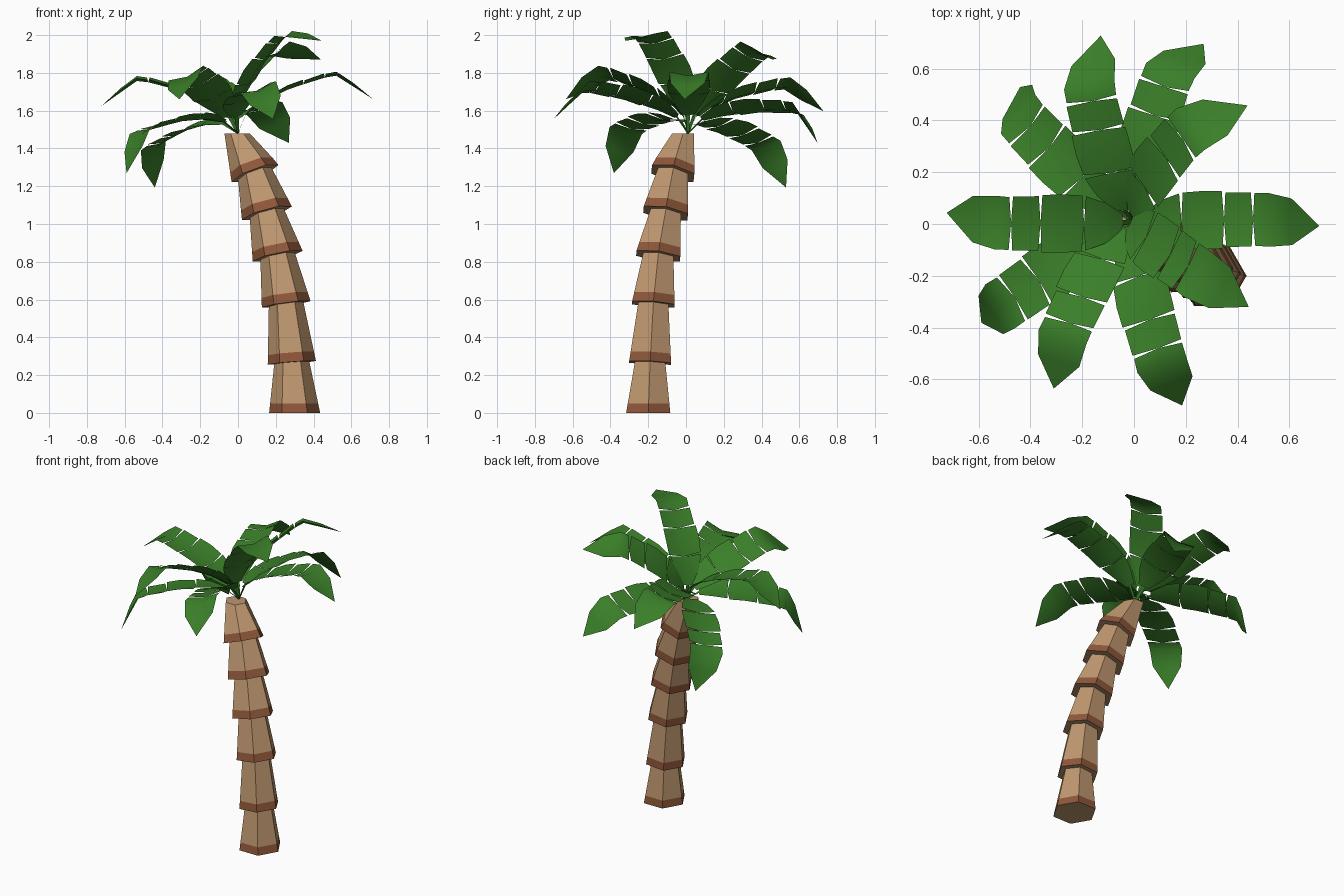
import bpy, bmesh, math
from mathutils import Vector, Matrix

if "Cube" in bpy.data.objects:
    bpy.data.objects.remove(bpy.data.objects["Cube"])


def material(name, rgb):
    m = bpy.data.materials.new(name)
    m.diffuse_color = (*rgb, 1)
    m.use_nodes = True
    m.node_tree.nodes["Principled BSDF"].inputs["Base Color"].default_value = m.diffuse_color
    return m


TAN = material("bark tan", (0.52, 0.31, 0.16))
BROWN = material("bark brown", (0.27, 0.095, 0.042))
GREEN = material("leaf green", (0.042, 0.21, 0.022))


def finish(bm, name, mats, smooth=False):
    me = bpy.data.meshes.new(name)
    bm.to_mesh(me)
    bm.free()
    for m in mats:
        me.materials.append(m)
    for p in me.polygons:
        p.use_smooth = smooth
    ob = bpy.data.objects.new(name, me)
    bpy.context.collection.objects.link(ob)
    return ob


def ring(bm, centre, normal, r):
    q = Vector((0, 0, 1)).rotation_difference(normal)
    return [bm.verts.new(centre + q @ Vector((r * math.cos(i * math.pi / 3),
                                              r * math.sin(i * math.pi / 3), 0)))
            for i in range(6)]


# Trunk: stacked six-sided cones, each with a brown band at its foot
UP = Vector((0, 0, 1))
centres = [Vector(c) for c in ((0.30, -0.20, 0), (0.285, -0.19, 0.265), (0.255, -0.173, 0.575),
                               (0.21, -0.147, 0.83), (0.153, -0.108, 1.057),
                               (0.09, -0.07, 1.267), (-0.005, -0.015, 1.48))]
foot = [0.135, 0.128, 0.13, 0.135, 0.137, 0.132]
for i in range(6):
    a, b = centres[i], centres[i + 1]
    last = i == 5
    axis = (b - a).normalized()
    n0 = UP if i == 0 else (b - centres[i - 1]).normalized()
    top_r = 0.067 if last else 0.09
    end = b if last else b + axis * 0.02
    t = 0.05 / (end - a).length
    bm = bmesh.new()
    rings = [ring(bm, a, n0, foot[i]),
             ring(bm, a.lerp(end, t), n0, foot[i] + (top_r - foot[i]) * t),
             ring(bm, end, UP if last else axis, top_r)]
    bm.faces.new(rings[0][::-1])
    bm.faces.new(rings[2])
    for k in range(2):
        for j in range(6):
            f = bm.faces.new((rings[k][j], rings[k][(j + 1) % 6],
                              rings[k + 1][(j + 1) % 6], rings[k + 1][j]))
            f.material_index = 1 if k == 0 else 0
    finish(bm, f"trunk_segment_{i + 1}", [TAN, BROWN])


# Frond pieces: stations of (distance along, height, half width, sideways drift)
PIECES = [
    [(0.0, 0.0, 0.008, 0), (0.04, 0.095, 0.01, 0)],
    [(0.04, 0.095, 0.035, 0), (0.105, 0.15, 0.08, 0), (0.183, 0.192, 0.105, 0)],
    [(0.183, 0.192, 0.108, 0), (0.265, 0.232, 0.113, 0), (0.348, 0.26, 0.111, 0)],
    [(0.348, 0.26, 0.106, 0), (0.46, 0.295, 0.104, 0)],
    [(0.46, 0.295, 0.102, 0), (0.52, 0.305, 0.104, -0.003), (0.61, 0.248, 0.09, -0.012),
     (0.716, 0.17, 0.0, -0.03)],
]
LIFT = 0.02    # edges sit above the midrib
NOTCH = 0.007  # gap between neighbouring pieces at the edge


def frond(name, yaw, pitch, roll):
    bm = bmesh.new()
    for p, piece in enumerate(PIECES):
        rows = []
        for k, (s, z, w, d) in enumerate(piece):
            if w == 0:
                rows.append([bm.verts.new((s, d, z + LIFT / 2))] * 3)
                continue
            inset = 0
            if p > 1 and k == 0:
                inset = NOTCH
            elif 0 < p < 4 and k == len(piece) - 1:
                inset = -NOTCH
            lift = LIFT * w / 0.1
            rows.append([bm.verts.new((s + inset, d - w, z + lift)),
                         bm.verts.new((s, d, z)),
                         bm.verts.new((s + inset, d + w, z + lift))])
        for r0, r1 in zip(rows, rows[1:]):
            for c in range(2):
                quad = (r0[c], r1[c], r1[c + 1], r0[c + 1])
                bm.faces.new(list(dict.fromkeys(quad)))
    rad = math.radians
    bm.transform(Matrix.Translation((0, 0.01, 1.48)) @ Matrix.Rotation(rad(yaw), 4, 'Z')
                 @ Matrix.Rotation(rad(-pitch), 4, 'Y') @ Matrix.Rotation(rad(roll), 4, 'X'))
    finish(bm, name, [GREEN], smooth=True)


# Crown: ten copies of the frond, each with its own yaw, pitch and roll
FRONDS = [(1, 0, 0), (42, 18, -22), (66, -18, -20), (98, -5, -18), (128, -37, -18),
          (179, -3, -3), (219, -30, 12), (252, 2, 22), (291, -7, 17), (329, 28, 8)]
for i, f in enumerate(FRONDS):
    frond(f"frond_{i + 1}", *f)
